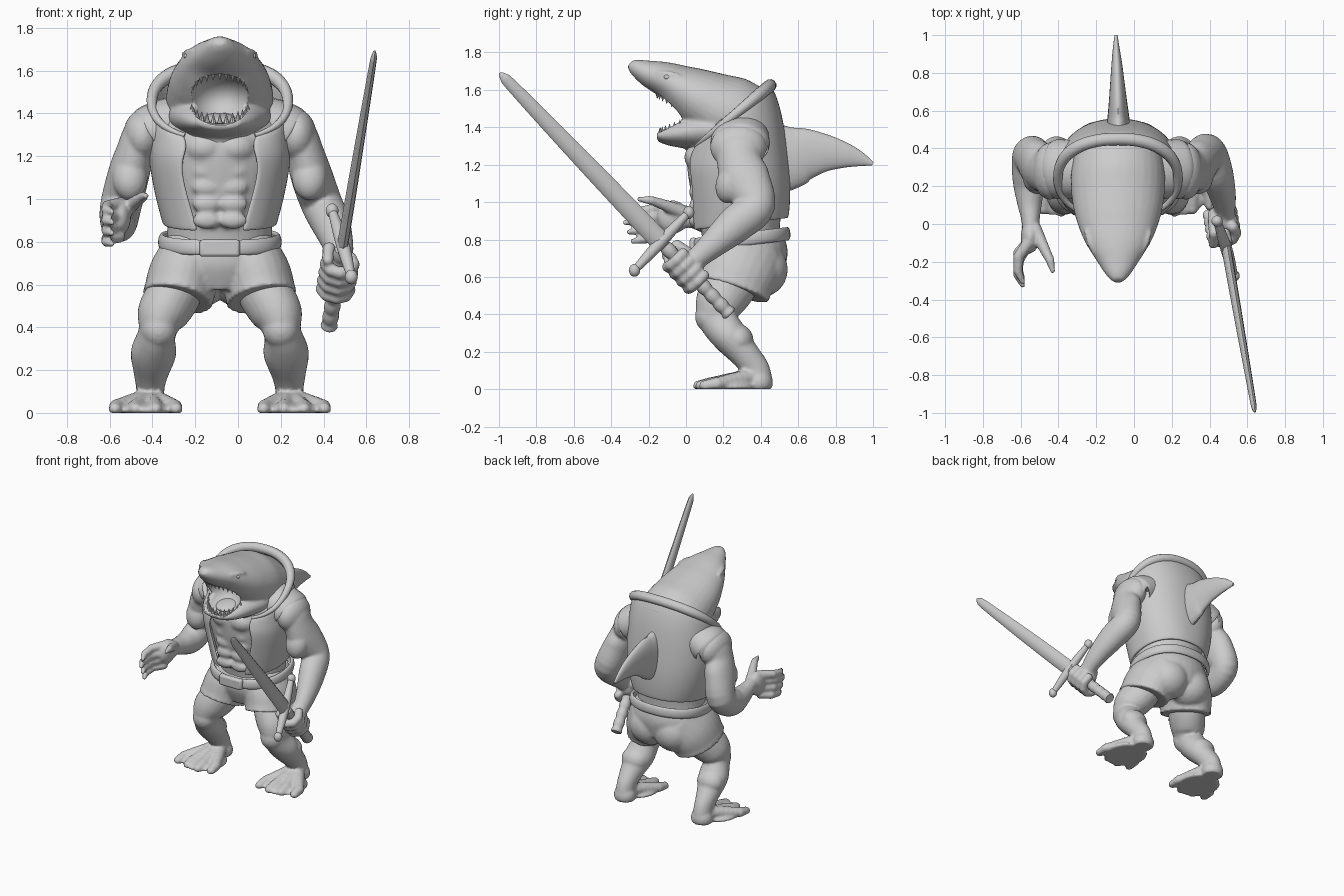
import bpy, bmesh, math
from mathutils import Vector, Matrix

if "Cube" in bpy.data.objects:
    bpy.data.objects.remove(bpy.data.objects["Cube"])

CX = -0.085  # the body's centre line
grey = bpy.data.materials.new("light_grey")
grey.use_nodes = True
grey.diffuse_color = (0.6, 0.6, 0.6, 1)
grey.node_tree.nodes["Principled BSDF"].inputs["Base Color"].default_value = (0.6, 0.6, 0.6, 1)


def ball(bm, c, r, tilt=0):
    m = Matrix.Translation(c) @ Matrix.Rotation(tilt, 4, 'X') @ Matrix.Diagonal((*r, 1))
    bmesh.ops.create_icosphere(bm, subdivisions=3, radius=1, matrix=m)


def chain(bm, pts, steps=6):
    """Row of overlapping balls through (x, y, z, radius) points."""
    for a, b in zip(pts, pts[1:]):
        for i in range(steps + 1):
            p = [u + (v - u) * i / steps for u, v in zip(a, b)]
            m = Matrix.Translation(p[:3])
            bmesh.ops.create_icosphere(bm, subdivisions=2, radius=p[3], matrix=m)


def tube(bm, pts, side=1, n=24, steps=5):
    """Smooth elliptical loft through (x, y, z, radius across, radius along)."""
    k = [pts[0]] + list(pts) + [pts[-1]]
    path = []
    for i in range(len(pts) - 1):
        a, b, c, d = k[i:i + 4]
        for j in range(steps):
            t = j / steps
            path.append([0.5 * (2*q + (r-p)*t + (2*p-5*q+4*r-s)*t*t + (3*q-p-3*r+s)*t**3)
                         for p, q, r, s in zip(a, b, c, d)])
    path.append(list(pts[-1]))
    rings = []
    for i, p in enumerate(path):
        t = (Vector(path[min(i+1, len(path)-1)][:3]) - Vector(path[max(i-1, 0)][:3])).normalized()
        u = (Vector((1, 0, 0)) - t * t.x).normalized()
        v = t.cross(u)
        ring = []
        for j in range(n):
            a = 2 * math.pi * j / n
            q = (Vector(p[:3]) + u * (math.cos(a) * max(p[3], .003))
                 + v * (math.sin(a) * max(p[4], .003)))
            ring.append(bm.verts.new((q.x * side, q.y, q.z)))
        rings.append(ring)
    for r0, r1 in zip(rings, rings[1:]):
        for j in range(n):
            bm.faces.new((r0[j], r0[(j+1) % n], r1[(j+1) % n], r1[j]))
    bm.faces.new(rings[0])
    bm.faces.new(rings[-1])


def finish(name, bm, voxel=0, ground=False, smooth=4):
    for v in bm.verts:
        v.co.x += CX
        if ground:
            v.co.z = max(v.co.z, 0)
    bmesh.ops.recalc_face_normals(bm, faces=bm.faces)
    me = bpy.data.meshes.new(name)
    bm.to_mesh(me)
    bm.free()
    me.materials.append(grey)
    me.polygons.foreach_set("use_smooth", [True] * len(me.polygons))
    ob = bpy.data.objects.new(name, me)
    bpy.context.collection.objects.link(ob)
    if voxel:
        m = ob.modifiers.new("merge", 'REMESH')
        m.mode, m.voxel_size, m.use_smooth_shade = 'VOXEL', voxel, True
        m = ob.modifiers.new("soften", 'SMOOTH')
        m.factor, m.iterations = 0.5, smooth
    else:
        me.set_sharp_from_angle(angle=math.radians(40))
    return ob


def wrap_point(row, a):
    """Point on a slightly squared ring round the body."""
    z, slope, rx, ry, yc, gap = row
    s, c = [math.copysign(abs(f) ** .88, f) for f in (math.sin(a), math.cos(a))]
    y = yc - ry * c
    return Vector((rx * s, y, z + slope * y))


def wrap(name, rows, thick, n=48):
    """Cloth around the body; each row is (z, slope, rx, ry, y centre, front gap)."""
    bm = bmesh.new()
    grid = []
    for row in rows:
        g = math.radians(row[5])
        grid.append([bm.verts.new(wrap_point(row, g + (2*math.pi - 2*g) * i / n)) for i in range(n + 1)])
    for r0, r1 in zip(grid, grid[1:]):
        for i in range(n):
            bm.faces.new((r0[i], r0[i+1], r1[i+1], r1[i]))
    bmesh.ops.remove_doubles(bm, verts=bm.verts, dist=0.0005)
    ob = finish(name, bm)
    m = ob.modifiers.new("thickness", 'SOLIDIFY')
    m.thickness, m.offset = thick, 0
    ob.modifiers.new("round", 'SUBSURF').levels = 2
    ob.modifiers["round"].render_levels = 2


# Head: upper skull and snout, lower jaw, throat, brows, carved mouth
bm = bmesh.new()
tube(bm, [(0, .44, 1.40, .22, .17), (0, .25, 1.46, .25, .21), (0, .10, 1.535, .238, .175),
          (0, 0, 1.592, .212, .142), (0, -.10, 1.65, .170, .10), (0, -.20, 1.688, .108, .072),
          (0, -.27, 1.722, .06, .044), (0, -.30, 1.742, .027, .022)], n=32)
tube(bm, [(0, .35, 1.36, .24, .13), (0, .15, 1.385, .24, .12), (0, .02, 1.375, .20, .095),
          (0, -.09, 1.36, .15, .06), (0, -.155, 1.355, .10, .03)], n=32)
ball(bm, (0, .17, 1.29), (.2, .17, .11))
for s in (-1, 1):
    chain(bm, [(s*.13, -.15, 1.692, .009), (s*.153, -.10, 1.69, .013), (s*.172, -.04, 1.68, .009)])
head = finish("head", bm, .011)
bm = bmesh.new()
ball(bm, (0, -.13, 1.465), (.15, .20, .122))
cutter = finish("mouth_cutter", bm)
cutter.hide_render = True
cutter.display_type = 'WIRE'
cut = head.modifiers.new("mouth", 'BOOLEAN')
cut.operation, cut.object, cut.solver = 'DIFFERENCE', cutter, 'EXACT'
cutter.hide_set(True)

bm = bmesh.new()
ball(bm, (0, .0, 1.375), (.08, .09, .025), .15)
finish("tongue", bm)
bm = bmesh.new()
for s in (-1, 1):
    ball(bm, (s*.156, -.10, 1.668), (.013, .018, .014))
finish("eyes", bm)

# Teeth along both jaws
bm = bmesh.new()
for i in range(13):
    a = math.radians(-78 + 13 * i)
    c, x = math.cos(a), math.sin(a)
    for pos, flip in (((.138*x, -.02 - .135*c, 1.498 + .08*c), math.pi),
                      ((.135*x, -.005 - .135*c, 1.43 - .055*c), 0)):
        m = Matrix.Translation(pos) @ Matrix.Rotation(flip, 4, 'X')
        bmesh.ops.create_cone(bm, cap_ends=True, segments=8, radius1=.014, radius2=.001, depth=.045, matrix=m)
finish("teeth", bm)

# Torso with chest and stomach muscles
bm = bmesh.new()
tube(bm, [(0, .30, .74, .25, .20), (0, .29, .88, .245, .215), (0, .28, 1.02, .265, .245),
          (0, .275, 1.16, .30, .265), (0, .27, 1.28, .31, .26), (0, .28, 1.40, .27, .20),
          (0, .30, 1.47, .2, .13)], n=32)
for s in (-1, 1):
    ball(bm, (s*.07, .085, 1.24), (.105, .095, .08))
    for i in range(4):
        ball(bm, (s*.062, .05, .90 + .077*i), (.068, .034, .041))
finish("torso", bm, .012, smooth=4)

# Open vest with a raised hood collar and cut-off shoulders
rim = (1.255, .82, .318, .21, .24, 28)
wrap("vest", [(.845, .13, .255, .25, .285, 21), (.865, .13, .26, .255, .285, 22), (1.0, 0, .288, .266, .28, 28),
              (1.12, 0, .312, .276, .272, 32), (1.19, .15, .325, .27, .262, 29),
              (1.225, .5, .316, .25, .255, 26), rim], .022)
bm = bmesh.new()
for s in (-1, 1):
    tube(bm, [(.17, .29, 1.375, .11, .15), (.25, .29, 1.345, .125, .155), (.322, .29, 1.31, .128, .158),
              (.33, .29, 1.305, .115, .145)], s)
finish("vest_shoulders", bm)
cu = bpy.data.curves.new("hood_rim", 'CURVE')
cu.dimensions, cu.bevel_depth, cu.bevel_resolution, cu.use_fill_caps = '3D', .034, 4, True
sp = cu.splines.new('POLY')
sp.points.add(48)
for i, p in enumerate(sp.points):
    g = math.radians(rim[5])
    q = wrap_point(rim, g + (2*math.pi - 2*g) * i / 48)
    p.co = (q.x + CX, q.y, q.z, 1)
    p.radius = min(1, .3 + min(i, 48 - i) / 24)
sp.use_smooth = True
cu.materials.append(grey)
bpy.context.collection.objects.link(bpy.data.objects.new("hood_rim", cu))

# Back fin
bm = bmesh.new()
tube(bm, [(.004, .44, 1.235, .07, .19), (.003, .52, 1.235, .062, .18), (.002, .58, 1.243, .056, .163),
          (0, .65, 1.258, .048, .137), (-.003, .75, 1.262, .038, .10), (-.006, .85, 1.25, .028, .068),
          (-.009, .93, 1.23, .018, .04), (-.01, .998, 1.205, .008, .01)])
finish("back_fin", bm)

# Shorts with wide hems, belt and buckle
bm = bmesh.new()
tube(bm, [(0, .30, .82, .25, .22), (0, .31, .71, .285, .235), (0, .32, .59, .2, .2)], n=32)
for s in (-1, 1):
    tube(bm, [(.10, .32, .73, .17, .215), (.165, .28, .64, .168, .22), (.19, .25, .56, .165, .21),
              (.197, .24, .53, .168, .215)], s)
    ball(bm, (s*.10, .40, .64), (.15, .145, .15))
finish("shorts", bm, .012, smooth=4)
wrap("belt", [(.73, .12, .268, .245, .295, 0), (.75, .12, .28, .255, .295, 0),
              (.785, .12, .278, .252, .295, 0), (.80, .12, .265, .24, .295, 0)], .022)
bm = bmesh.new()
bmesh.ops.create_cube(bm, size=1, matrix=Matrix.Translation((0, .04, .77)) @ Matrix.Diagonal((.19, .04, .08, 1)))
buckle = finish("belt_buckle", bm)
bevel = buckle.modifiers.new("round", 'BEVEL')
bevel.width, bevel.segments = .016, 3

# Legs and broad clawed feet
for s, label in ((1, "left"), (-1, "right")):
    bm = bmesh.new()
    tube(bm, [(.15, .30, .68, .11, .14), (.21, .235, .56, .125, .145), (.27, .18, .46, .118, .13),
              (.293, .17, .375, .088, .105), (.31, .235, .28, .106, .095), (.322, .32, .18, .08, .078),
              (.325, .37, .11, .066, .075), (.325, .38, .04, .07, .085)], s)
    ball(bm, (s*.285, .13, .39), (.085, .082, .09))
    ball(bm, (s*.318, .28, .265), (.10, .08, .085), .5)
    ball(bm, (s*.325, .39, .035), (.08, .075, .075))
    ball(bm, (s*.34, .21, .012), (.15, .165, .04))
    for i in range(4):
        x = .212 + .09 * i
        y = .08 + .02 * abs(i - 1.2)
        chain(bm, [(s*(.30 + .02*i), .33, .06, .05), (s*x, y + .05, .028, .038),
                   (s*(x + .005*(i - 1.5)), y - .015, .016, .032)])
    finish(label + "_leg", bm, .0105, ground=True, smooth=2)

# Sword frame: pommel, axis and grip directions (relative to the centre line)
pommel = Vector((.425 - CX, .235, .40))
span = Vector((.215, -1.23, 1.29))
axis = span.normalized()
out = (Vector((1, 0, 0)) - axis * axis.x).normalized()
back = axis.cross(out)


def along(t, *r):
    return (*(pommel + span * t), *r)


# Arms: shared shoulder, then a different forearm for each side
forearms = {"left": [(.475, .375, .98, .097, .102), (.52, .27, .885, .09, .10), (.555, .15, .78, .07, .076),
                     (.565, .07, .71, .056, .06), (.56, .02, .67, .06, .06)],
            "right": [(.462, .36, .97, .097, .102), (.472, .24, .895, .087, .098), (.468, .12, .90, .068, .072),
                      (.463, .03, .92, .05, .058), (.46, -.04, .92, .045, .07)]}
for s, label in ((1, "left"), (-1, "right")):
    bm = bmesh.new()
    tube(bm, [(.29, .29, 1.35, .08, .10), (.355, .285, 1.30, .095, .125), (.395, .285, 1.22, .09, .12),
              (.425, .315, 1.12, .097, .135)] + forearms[label], s)
    ball(bm, (s*.36, .28, 1.295), (.092, .152, .125))
    ball(bm, (s*.42, .24, 1.10), (.083, .08, .11), -.3)
    if s > 0:
        grip = pommel + span * .19
        ball(bm, grip + back * .03, (.075, .075, .08))
        for i in range(4):
            hub = pommel + span * (.142 + .03 * i)
            arc = [hub + out * (.066*math.cos(a)) + back * (.066*math.sin(a))
                   for a in (math.radians(40 - 42*j) for j in range(6))]
            chain(bm, [(*p, .031) for p in arc], 3)
        thumb = pommel + span * .255
        chain(bm, [(*(grip + back * .07 - out * .04), .038), (*(thumb + back * .05 - out * .055), .032),
                   (*(thumb - back * .03 - out * .06), .027)])
    else:
        ball(bm, (-.465, -.07, .92), (.05, .085, .09))
        for i in range(4):
            z = .975 - .05 * i
            reach = .02 * abs(i - 1)
            chain(bm, [(-.475, -.10, z, .033), (-.525, -.19 + reach, z - .01, .03),
                       (-.53, -.27 + reach, z - .025, .025), (-.505, -.325 + reach, z - .035, .015)])
        chain(bm, [(-.44, -.03, .95, .04), (-.39, -.13, .99, .03), (-.36, -.19, 1.01, .025),
                   (-.345, -.25, 1.015, .014)])
    finish(label + "_arm", bm, .0095, smooth=3)

# Sword: blade, guard and banded grip
bm = bmesh.new()
tube(bm, [along(.29, .026, .055), along(.5, .024, .052), along(.75, .02, .043),
          along(.95, .016, .032), along(.985, .012, .022), along(1, .004, .006)], n=8)
finish("sword_blade", bm)
bm = bmesh.new()
centre = pommel + span * .30
tips = [Vector((.44 - CX, .015, .945)), Vector((.53 - CX, -.275, .635))]
tube(bm, [(*tips[0], .02, .02), (*centre, .032, .032), (*tips[1], .02, .02)], n=16)
for p in tips:
    ball(bm, p, (.03, .03, .034))
finish("sword_guard", bm)
bm = bmesh.new()
tube(bm, [along(0, .034, .034), along(.006, .04, .04)] +
     [along(.02 + .0125*i, *[.034 if i % 3 == 0 else .038] * 2) for i in range(22)], n=16, steps=3)
finish("sword_grip", bm)
